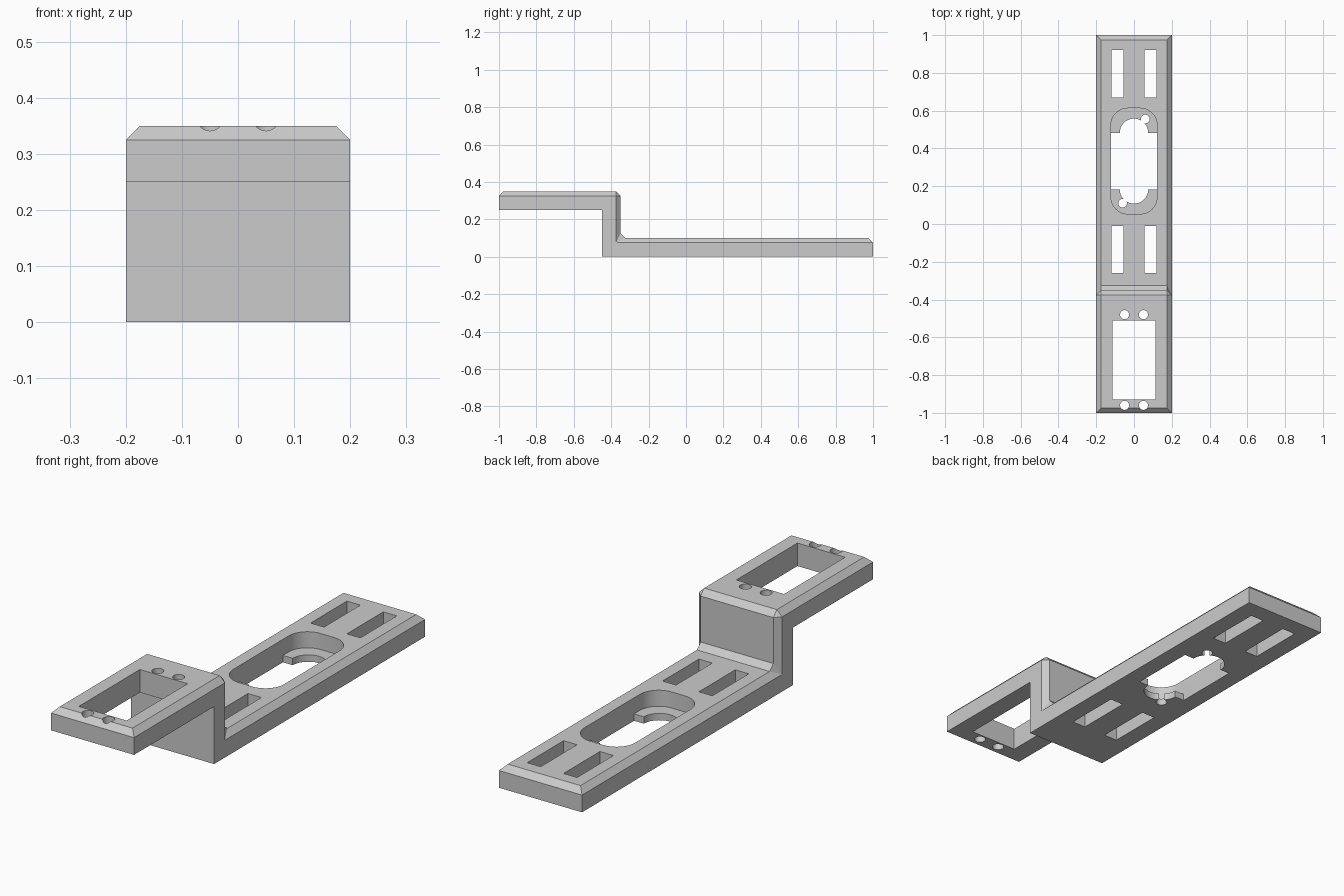
import bpy, bmesh, math

cube = bpy.data.objects.get("Cube")
if cube:
    bpy.data.objects.remove(cube, do_unlink=True)

grey = bpy.data.materials.new("plain grey")
grey.use_nodes = True
COLOUR = (0.6, 0.6, 0.6, 1)
grey.diffuse_color = COLOUR
grey.node_tree.nodes["Principled BSDF"].inputs["Base Color"].default_value = COLOUR


def make_object(name, bm):
    bmesh.ops.recalc_face_normals(bm, faces=bm.faces[:])
    mesh = bpy.data.meshes.new(name)
    bm.to_mesh(mesh)
    bm.free()
    mesh.materials.append(grey)
    obj = bpy.data.objects.new(name, mesh)
    bpy.context.collection.objects.link(obj)
    return obj


# Stepped bracket: side profiles (y, z), bevelled by c along every upper edge
W, c = 0.2, 0.025
under = [(-1, .25), (-.45, .25), (-.45, 0), (1, 0)]
rim = [(-1, .325), (-.375, .325), (-.375, .075), (1, .075)]
crest = [(-1 + c, .35), (-.375, .35), (-.35, .325), (-.35, .125), (-.325, .1), (1 - c, .1)]
bm = bmesh.new()
sides = []
for s in (-1, 1):
    u = [bm.verts.new((s * W, y, z)) for y, z in under]
    r = [bm.verts.new((s * W, y, z)) for y, z in rim]
    t = [bm.verts.new((s * (W - c), y, z)) for y, z in crest]
    bm.faces.new(u + r[::-1])
    for face in ((r[0], r[1], t[1], t[0]), (r[1], t[2], t[1]), (r[1], r[2], t[3], t[2]),
                 (r[2], t[4], t[3]), (r[2], r[3], t[5], t[4])):
        bm.faces.new(face)
    sides.append([r[0]] + u + [r[3]] + t[::-1] + [r[0]])
a, b = sides
for i in range(len(a) - 1):
    bm.faces.new((a[i], a[i + 1], b[i + 1], b[i]))
bracket = make_object("stepped_bracket", bm)


def rounded(x, y, hx, hy, radius=0, steps=12):
    """Outline of a rectangle centred on x, y with optional round corners."""
    if not radius:
        return [(x - hx, y - hy), (x + hx, y - hy), (x + hx, y + hy), (x - hx, y + hy)]
    pts = []
    for k, (sx, sy) in enumerate(((1, 1), (-1, 1), (-1, -1), (1, -1))):
        for i in range(steps + 1):
            ang = (k + i / steps) * math.pi / 2
            pts.append((x + sx * (hx - radius) + radius * math.cos(ang),
                        y + sy * (hy - radius) + radius * math.sin(ang)))
    return pts


def cut(name, outline, z0=-0.1, z1=0.5):
    bm = bmesh.new()
    base = bm.faces.new([bm.verts.new((x, y, z0)) for x, y in outline])
    top = bmesh.ops.extrude_face_region(bm, geom=[base])["geom"]
    bmesh.ops.translate(bm, vec=(0, 0, z1 - z0),
                        verts=[v for v in top if isinstance(v, bmesh.types.BMVert)])
    bmesh.ops.remove_doubles(bm, verts=bm.verts[:], dist=1e-5)
    cutter = make_object(name, bm)
    mod = bracket.modifiers.new(name, "BOOLEAN")
    mod.operation, mod.solver, mod.object = "DIFFERENCE", "EXACT", cutter
    bpy.context.view_layer.objects.active = bracket
    bpy.ops.object.modifier_apply(modifier=name)
    bpy.data.objects.remove(cutter, do_unlink=True)


# Four mounting slots, the upper window and its screw holes
for s in (-1, 1):
    for y in (.795, -.135):
        cut("slot", rounded(s * .0875, y, .0325, .125))
    for y in (-.48, -.96):
        cut("screw_hole", [(s * .05 + .024 * math.cos(i * math.pi / 12),
                            y + .024 * math.sin(i * math.pi / 12)) for i in range(24)])
cut("window", rounded(0, -.72, .115, .21))

# Oval recess leaving a thin ledge at both ends, opened through the middle
MID = .333
cut("recess", rounded(0, MID, .122, .28, .09), .03)
cut("opening", rounded(0, MID, .122, .15), z1=.06)
cut("round_opening", rounded(0, MID, .075, .225, .0745), z1=.07)
for s in (-1, 1):
    cut("ledge_hole", [(s * .06 + .023 * math.cos(i * math.pi / 12),
                        MID + s * .223 + .023 * math.sin(i * math.pi / 12))
                       for i in range(24)], z1=.08)

bpy.ops.object.select_all(action="DESELECT")
bracket.select_set(True)
bpy.context.view_layer.objects.active = bracket
bpy.ops.object.shade_smooth_by_angle(angle=math.radians(25))
